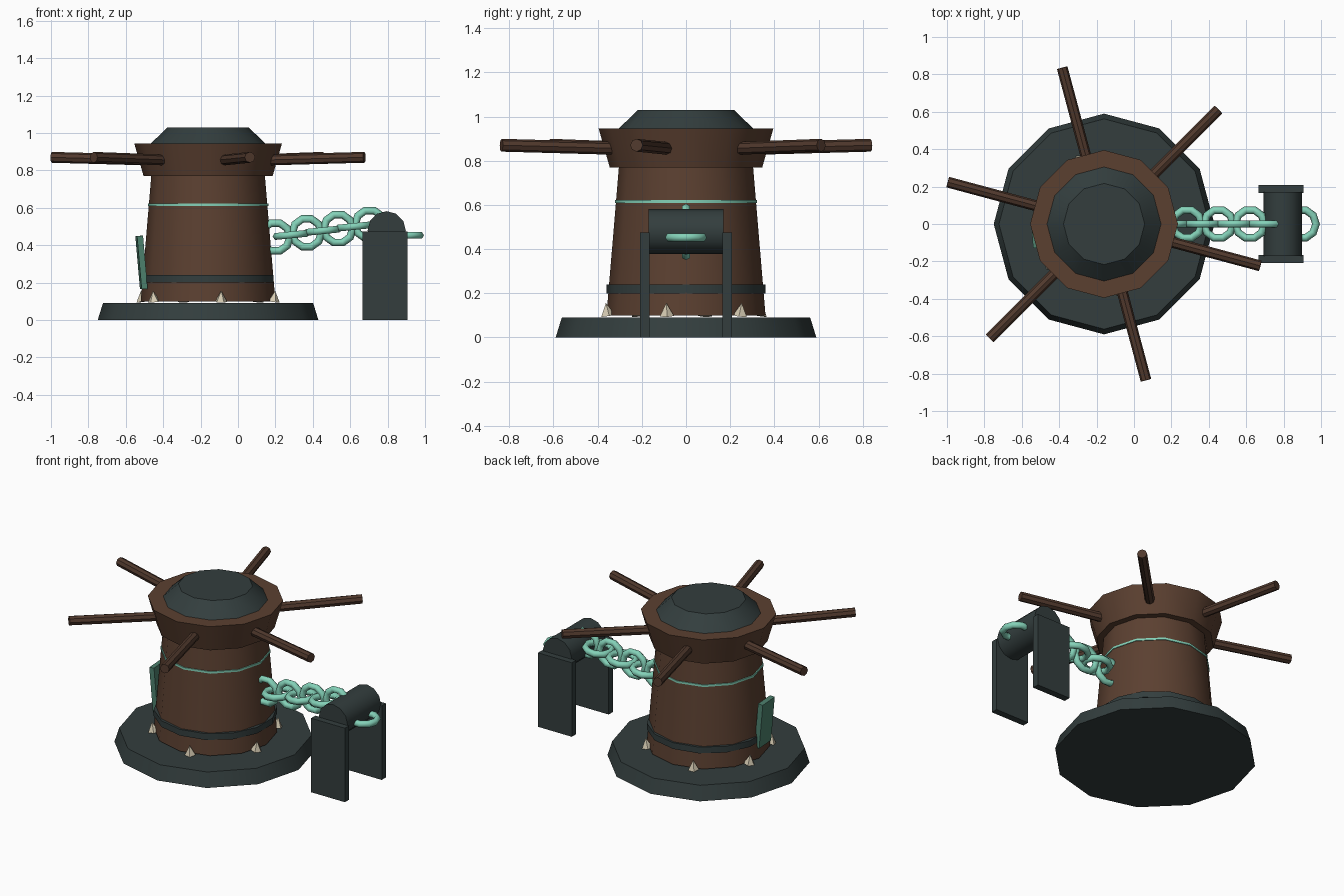
import bpy, math
from mathutils import Vector

cube = bpy.data.objects.get("Cube")
if cube:
    bpy.data.objects.remove(cube)

AXIS = -0.16  # x of the capstan's upright axis


def material(name, rgb):
    m = bpy.data.materials.new(name)
    m.use_nodes = True
    m.diffuse_color = (*rgb, 1)
    m.node_tree.nodes["Principled BSDF"].inputs["Base Color"].default_value = (*rgb, 1)
    return m


wood = material("brown wood", (0.105, 0.051, 0.030))
bar_wood = material("dark bar wood", (0.082, 0.041, 0.026))
iron = material("dark iron", (0.033, 0.048, 0.048))
teal = material("pale teal", (0.23, 0.64, 0.48))
green = material("dull green", (0.075, 0.22, 0.155))
bone = material("bone", (0.66, 0.59, 0.44))


def finish(name, mat, smooth=True):
    o = bpy.context.object
    o.name = name
    o.data.materials.clear()
    o.data.materials.append(mat)
    if smooth:
        bpy.ops.object.shade_smooth_by_angle(angle=math.radians(35))
    return o


def frustum(name, mat, r1, r2, z1, z2, sides=12):
    """Upright tapered prism on the capstan axis, a corner facing the back."""
    bpy.ops.mesh.primitive_cone_add(vertices=sides, radius1=r1, radius2=r2,
                                    depth=z2 - z1, location=(AXIS, 0, (z1 + z2) / 2))
    return finish(name, mat)


def rod(name, mat, a, b, radius, sides):
    a, b = Vector(a), Vector(b)
    d = b - a
    bpy.ops.mesh.primitive_cylinder_add(vertices=sides, radius=radius, depth=d.length,
                                        location=(a + b) / 2,
                                        rotation=d.to_track_quat('Z', 'Y').to_euler())
    return finish(name, mat)


def box(name, mat, centre, size, rotation=(0, 0, 0)):
    bpy.ops.mesh.primitive_cube_add(size=1, location=centre, rotation=rotation)
    o = finish(name, mat, False)
    o.scale = size
    return o


# Capstan body, from the ground up
frustum("base_plate", iron, 0.59, 0.562, 0, 0.09)
frustum("barrel", wood, 0.36, 0.303, 0.1, 0.78)
frustum("iron_band", iron, 0.36, 0.36, 0.2, 0.24, 14)
frustum("teal_band", teal, 0.322, 0.322, 0.609, 0.622)
frustum("head", wood, 0.345, 0.395, 0.77, 0.945)
frustum("cap", iron, 0.305, 0.217, 0.945, 1.03)

# Six push bars
for i in range(6):
    a = math.radians(45 + 60 * i)
    c, s = math.cos(a), math.sin(a)
    rod(f"push_bar_{i + 1}", bar_wood, (AXIS + 0.3 * c, 0.3 * s, 0.855),
        (AXIS + 0.865 * c, 0.865 * s, 0.87), 0.029, 8)

# Small spikes around the foot of the barrel
for i, deg in enumerate((-79, -14, 43, 111, 166, 217)):
    a = math.radians(deg)
    bpy.ops.mesh.primitive_cone_add(
        vertices=5, radius1=0.034, radius2=0, depth=0.06,
        location=(AXIS + 0.365 * math.cos(a), 0.365 * math.sin(a), 0.127),
        rotation=(0, 0.15, a))
    finish(f"spike_{i + 1}", bone, False)

# Leaning plaque on the side of the barrel
box("leaning_plaque", green, (-0.516, -0.06, 0.308), (0.032, 0.135, 0.285),
    (0, math.radians(-5), math.radians(4)))

# Chain roller and its two cheeks
rod("roller", iron, (0.795, -0.17, 0.48), (0.795, 0.17, 0.48), 0.102, 12)
for side, y in (("front", -0.187), ("back", 0.187)):
    box(f"{side}_cheek", iron, (0.785, y, 0.237), (0.24, 0.043, 0.475))


# Chain links: upright and flat in turn
def link(name, x, z, upright, tilt=0):
    bpy.ops.mesh.primitive_torus_add(
        major_segments=10, minor_segments=6, major_radius=0.078, minor_radius=0.021,
        location=(x, 0, z), rotation=(math.pi / 2 if upright else 0, tilt, 0))
    o = finish(name, teal, False)
    bpy.ops.object.shade_smooth()
    return o


for i in range(7):
    link(f"chain_link_{i + 1}", 0.2 + 0.084 * i, 0.444 + 0.0112 * i, i % 2 == 0,
         0 if i % 2 == 0 else -0.1)
link("end_link", 0.895, 0.453, False)
